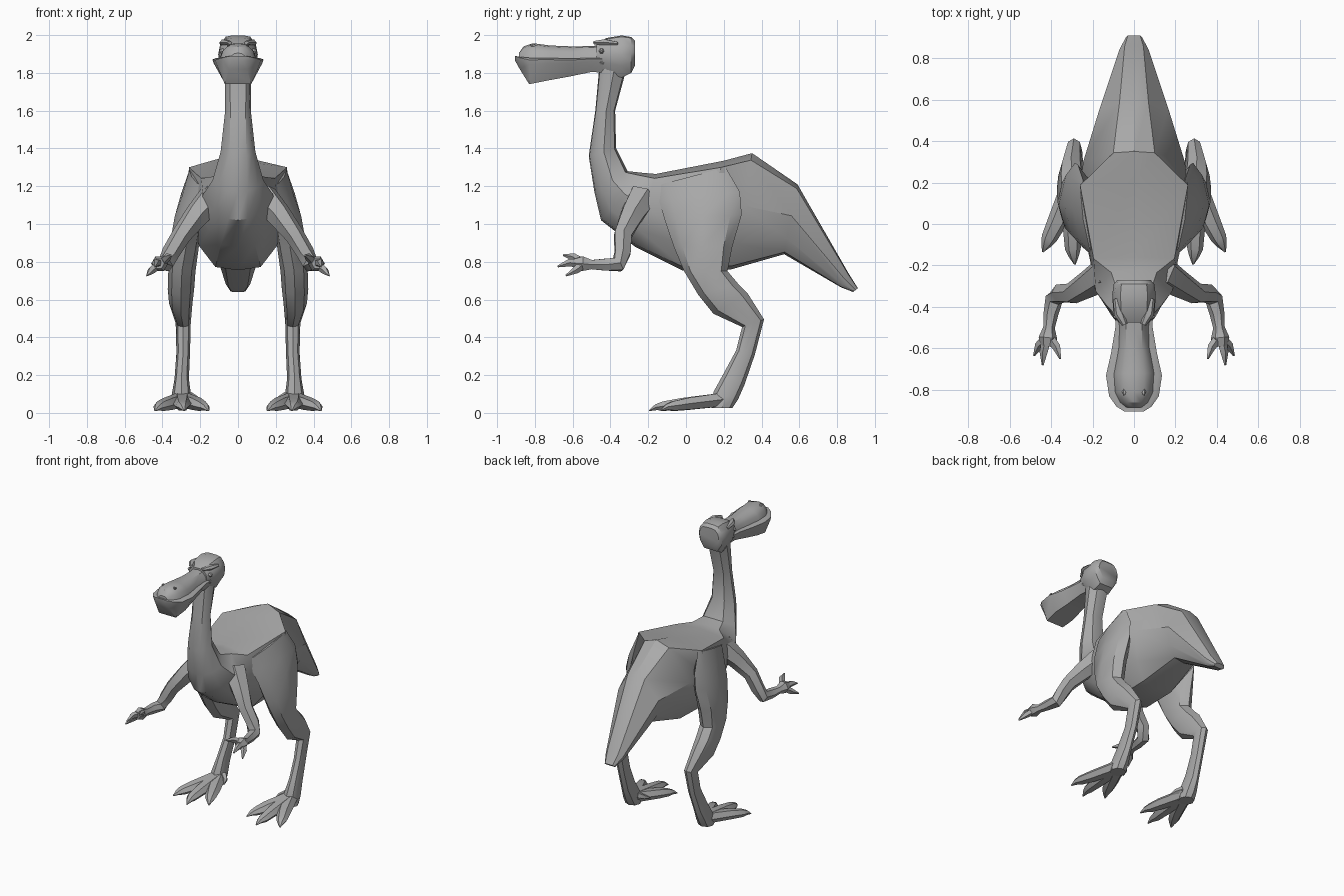
import bpy, bmesh, math
from mathutils import Vector

cube = bpy.data.objects.get("Cube")
if cube:
    bpy.data.objects.remove(cube, do_unlink=True)

grey = bpy.data.materials.new("stone grey")
grey.use_nodes = True
GREY = (0.40, 0.40, 0.40, 1)
grey.diffuse_color = GREY
grey.node_tree.nodes["Principled BSDF"].inputs["Base Color"].default_value = GREY


def loft(name, rings, angle=35):
    """Skin a list of equal rings of points and cap both ends."""
    bm = bmesh.new()
    loops = [[bm.verts.new(p) for p in ring] for ring in rings]
    n = len(loops[0])
    for a, b in zip(loops, loops[1:]):
        for i in range(n):
            j = (i + 1) % n
            bm.faces.new((a[i], a[j], b[j], b[i]))
    bm.faces.new(loops[0])
    bm.faces.new(loops[-1])
    bmesh.ops.recalc_face_normals(bm, faces=bm.faces)
    mesh = bpy.data.meshes.new(name)
    bm.to_mesh(mesh)
    bm.free()
    mesh.materials.append(grey)
    obj = bpy.data.objects.new(name, mesh)
    bpy.context.collection.objects.link(obj)
    bpy.ops.object.select_all(action='DESELECT')
    obj.select_set(True)
    bpy.context.view_layer.objects.active = obj
    bpy.ops.object.shade_smooth_by_angle(angle=math.radians(angle))
    return obj


def tube(name, path, side=1, n=6, flat=1.0):
    """Tapered limb through (x, y, z, radius) points; side=-1 mirrors it."""
    pts = [Vector((p[0] * side, p[1], p[2])) for p in path]
    rings = []
    for i, p in enumerate(pts):
        t = (pts[min(i + 1, len(pts) - 1)] - pts[max(i - 1, 0)]).normalized()
        u = Vector((side, 0, 0))
        u = (u - t * u.dot(t)).normalized()
        v = t.cross(u)
        r = path[i][3]
        rings.append([p + u * r * math.cos(k * math.tau / n)
                      + v * r * flat * math.sin(k * math.tau / n) for k in range(n)])
    return loft(name, rings)


def sections(name, stations, half):
    """Loft along y: (y, half width, top z, bottom z) with a unit half profile."""
    prof = half + [(-x, z) for x, z in reversed(half) if x > 0]
    return loft(name, [[(w * x, y, zb + (zt - zb) * z) for x, z in prof]
                       for y, w, zt, zb in stations])


# Neck, torso and tail: top y z, bottom y z, four half widths from top to bottom
spine = [
    (-0.31, 1.84, -0.46, 1.82, .045, .07, .066, .045),
    (-0.375, 1.60, -0.48, 1.60, .04, .068, .06, .04),
    (-0.37, 1.40, -0.515, 1.36, .05, .092, .075, .045),
    (-0.31, 1.28, -0.485, 1.17, .08, .135, .105, .05),
    (-0.22, 1.27, -0.45, 1.02, .11, .185, .13, .05),
    (-0.16, 1.265, -0.27, 0.88, .195, .205, .155, .09),
    (0.20, 1.335, -0.02, 0.755, .26, .27, .205, .12),
    (0.35, 1.375, 0.24, 0.76, .10, .245, .19, .12),
    (0.59, 1.21, 0.52, 0.84, .07, .165, .14, .08),
    (0.86, 0.74, 0.82, 0.665, .045, .07, .065, .05),
    (0.91, 0.66, 0.885, 0.64, .03, .04, .04, .03),
]
rings = []
for ty, tz, by, bz, wu, wm, wl, wb in spine:
    half = [(0, 0), (wu, .06), (wm, .45), (wl, .78), (wb, .97), (0, 1)]
    full = half + [(-x, t) for x, t in reversed(half[1:-1])]
    rings.append([(x, ty + (by - ty) * t, tz + (bz - tz) * t) for x, t in full])
loft("body", rings)

# Skull, lower jaw and domed upper bill
sections("skull", [(-.475, .075, 1.955, 1.83), (-.42, .10, 1.985, 1.80),
                   (-.34, .105, 1.998, 1.775), (-.29, .098, 1.99, 1.80),
                   (-.27, .08, 1.97, 1.84)],
         [(.3, 1), (.62, .97), (.9, .78), (1, .55), (.9, .28), (.55, 0)])
sections("lower_jaw", [(-.42, .085, 1.88, 1.80), (-.50, .09, 1.88, 1.805),
                       (-.62, .11, 1.875, 1.78), (-.73, .135, 1.88, 1.76),
                       (-.83, .12, 1.88, 1.74), (-.88, .085, 1.885, 1.82),
                       (-.905, .045, 1.89, 1.865)],
         [(.85, 1), (1, .92), (.95, .75), (.58, 0)])
sections("upper_bill", [(-.42, .085, 1.95, 1.84), (-.50, .075, 1.942, 1.85),
                        (-.60, .078, 1.94, 1.85), (-.72, .10, 1.945, 1.86),
                        (-.81, .094, 1.957, 1.86), (-.86, .07, 1.94, 1.865),
                        (-.885, .04, 1.905, 1.87)],
         [(0, 1), (.5, .92), (.85, .6), (1, .1), (.9, 0)])

for side, label in ((1, "left"), (-1, "right")):
    # Brow, eye and nostril
    tube(label + "_brow", [(.045, -.485, 1.96, .014), (.072, -.43, 1.962, .026),
                           (.085, -.36, 1.955, .014)], side, 6, .7)
    tube(label + "_eye", [(.075, -.445, 1.915, .018), (.092, -.447, 1.915, .012),
                          (.098, -.448, 1.915, .005)], side, 6)
    tube(label + "_nostril", [(.045, -.80, 1.935, .012), (.048, -.815, 1.947, .010),
                              (.048, -.825, 1.950, .004)], side, 5)

    # Leg: centre x y z, radius x y, then shift in x and z from front to back
    leg = [(.215, .02, 1.25, .03, .19, .03, .05), (.24, .07, 1.15, .055, .215, .03, .02),
           (.265, .09, 1.04, .07, .205, .02, .01), (.285, .09, .88, .078, .155, .01, 0),
           (.297, .105, .75, .072, .115, 0, 0), (.302, .17, .655, .07, .105, 0, .03),
           (.303, .235, .58, .062, .09, 0, .055), (.29, .355, .475, .04, .058, 0, .02),
           (.29, .315, .32, .036, .05, 0, -.01), (.298, .255, .18, .038, .055, 0, -.03),
           (.30, .21, .09, .052, .065, 0, -.02), (.30, .19, .025, .055, .055, 0, 0)]
    turn = [(math.sin(k * math.tau / 8), math.cos(k * math.tau / 8)) for k in range(8)]
    loft(label + "_leg", [[(side * (cx + rx * s + dx * c), cy + ry * c, cz + dz * c)
                           for s, c in turn] for cx, cy, cz, rx, ry, dx, dz in leg])

    # Three toes with claws, and a small inner toe
    toes = {"inner": [(.22, .02), (.19, -.05), (.155, -.12)],
            "middle": [(.295, -.02), (.295, -.12), (.285, -.195)],
            "outer": [(.37, .01), (.41, -.07), (.44, -.135)]}
    for key, (a, b, c) in toes.items():
        tube(f"{label}_{key}_toe",
             [(.295, .19, .07, .055), (*a, .048, .048), (*b, .036, .038),
              ((b[0] + c[0]) / 2, (b[1] + c[1]) / 2, .03, .024), (*c, .012, .004)],
             side, 6, .75)
    tube(label + "_dewclaw", [(.26, .2, .09, .025), (.225, .17, .075, .018),
                              (.205, .13, .06, .004)], side, 5)

    # Arm, palm and three fingers
    tube(label + "_arm",
         [(.13, -.23, 1.14, .085), (.215, -.285, 1.05, .068), (.30, -.335, .94, .052),
          (.355, -.335, .85, .048), (.385, -.36, .785, .044), (.40, -.43, .785, .036),
          (.41, -.50, .785, .028), (.415, -.55, .79, .045), (.42, -.59, .79, .03)],
         side, 6)
    for key, mid, tip in (("inner", (.372, -.595, .825), (.355, -.65, .835)),
                          ("middle", (.435, -.62, .795), (.44, -.68, .775)),
                          ("outer", (.458, -.585, .755), (.482, -.635, .727))):
        tube(f"{label}_{key}_finger", [(.415, -.54, .79, .025), (*mid, .021),
                                       (*tip, .005)], side, 5)
